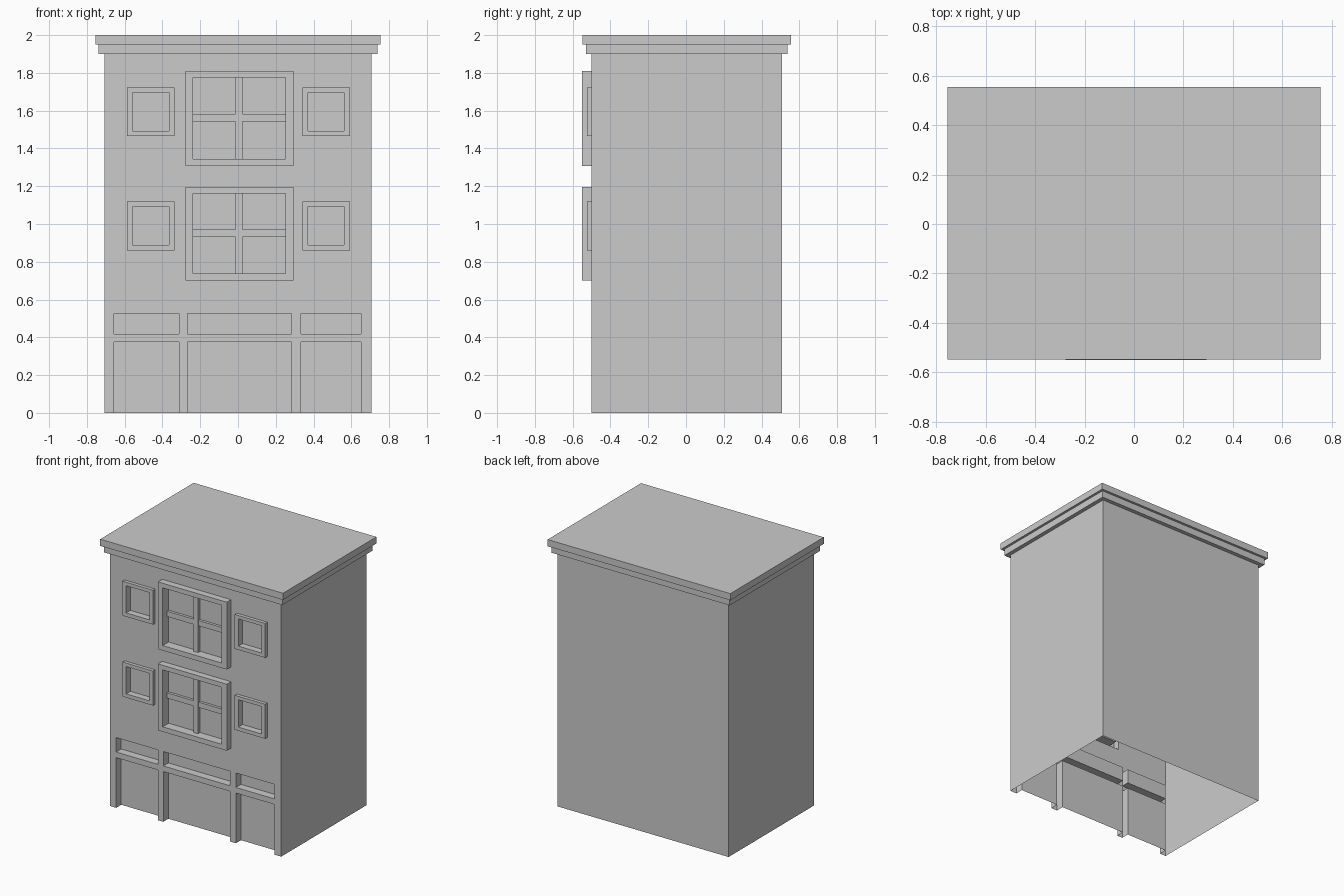
import bpy, bmesh

if "Cube" in bpy.data.objects:
    bpy.data.objects.remove(bpy.data.objects["Cube"])

X0, X1, Y0, Y1, WALL_TOP = -0.71, 0.705, -0.50, 0.507, 1.90


def finish(name, bm):
    mesh = bpy.data.meshes.new(name)
    bm.to_mesh(mesh)
    bm.free()
    ob = bpy.data.objects.new(name, mesh)
    bpy.context.collection.objects.link(ob)
    return ob


def loft(name, rings, cap=True, skip=()):
    """Skin a series of four-point rings, leaving out anything lying on the ground."""
    bm = bmesh.new()
    rows = [[bm.verts.new(p) for p in ring] for ring in rings]
    for a, b in zip(rows, rows[1:]):
        for i in range(4):
            if i not in skip:
                j = (i + 1) % 4
                bm.faces.new((a[i], a[j], b[j], b[i]))
    if cap:
        bm.faces.new(rows[-1])
    floor = [f for f in bm.faces if all(v.co.z < 1e-5 for v in f.verts)]
    bmesh.ops.delete(bm, geom=floor, context='FACES')
    return finish(name, bm)


def upright(rect, y):
    x0, x1, z0, z1 = rect
    return [(x0, y, z0), (x1, y, z0), (x1, y, z1), (x0, y, z1)]


def level(z, out=0.0):
    return [(X0 - out, Y0 - out, z), (X1 + out, Y0 - out, z),
            (X1 + out, Y1 + out, z), (X0 - out, Y1 + out, z)]


holes = []  # openings left in the front wall


def window(name, outer, inner, front, glass):
    """Raised frame whose opening steps back to a sunken pane."""
    holes.append(outer)
    loft(name, [upright(outer, Y0), upright(outer, front),
                upright(inner, front), upright(inner, glass)])


def bar(name, rect, back, front):
    loft(name, [upright(rect, back), upright(rect, front)])


# Shopfront bays: tall recess below, narrow transom recess above
for side, x0, x1 in (("left", -0.66, -0.315), ("middle", -0.27, 0.28), ("right", 0.33, 0.65)):
    for part, z0, z1 in (("shop_bay", 0.0, 0.375), ("transom", 0.417, 0.525)):
        rect = (x0, x1, z0, z1)
        holes.append(rect)
        loft(f"{part}_{side}", [upright(rect, Y0), upright(rect, Y0 + 0.06)])

# Two upper storeys: large centre window with glazing bars, small window each side
for storey, zb, zt, bar_z, sb, st in (("first", 0.70, 1.197, 0.952, 0.86, 1.118),
                                      ("second", 1.307, 1.81, 1.562, 1.465, 1.722)):
    inner = (-0.24, 0.248, zb + 0.037, zt - 0.035)
    window(f"centre_window_{storey}", (-0.28, 0.29, zb, zt), inner, -0.55, -0.48)
    bar(f"upright_bar_{storey}", (-0.017, 0.02, inner[2], inner[3]), -0.48, -0.505)
    bar(f"cross_bar_{storey}", (inner[0], inner[1], bar_z - 0.02, bar_z + 0.02), -0.48, -0.50)
    for side, x0 in (("left", -0.59), ("right", 0.338)):
        x1 = x0 + 0.252
        window(f"small_window_{side}_{storey}", (x0, x1, sb, st),
               (x0 + 0.03, x1 - 0.03, sb + 0.028, st - 0.026), -0.525, -0.475)

# Front wall: grid of panels with the openings left out
xs = sorted({X0, X1} | {v for h in holes for v in h[:2]})
zs = sorted({0.0, WALL_TOP} | {v for h in holes for v in h[2:]})
bm = bmesh.new()
grid = [[bm.verts.new((x, Y0, z)) for z in zs] for x in xs]
for i in range(len(xs) - 1):
    for k in range(len(zs) - 1):
        cx, cz = (xs[i] + xs[i + 1]) / 2, (zs[k] + zs[k + 1]) / 2
        if not any(a < cx < b and c < cz < d for a, b, c, d in holes):
            bm.faces.new((grid[i][k], grid[i + 1][k], grid[i + 1][k + 1], grid[i][k + 1]))
bmesh.ops.delete(bm, geom=[v for v in bm.verts if not v.link_faces], context='VERTS')
finish("front_wall", bm)

# Side and back walls, open underneath
loft("side_and_back_walls", [level(0.0), level(WALL_TOP)], cap=False, skip=(0,))

# Stepped cornice closed by the flat roof
loft("cornice_and_roof", [level(1.90), level(1.90, 0.03), level(1.95, 0.03),
                          level(1.95, 0.048), level(2.0, 0.048)])

# Shift everything so the model is centred front to back
for ob in bpy.context.collection.objects:
    ob.location = (0.0025, 0.0, 0.0)
